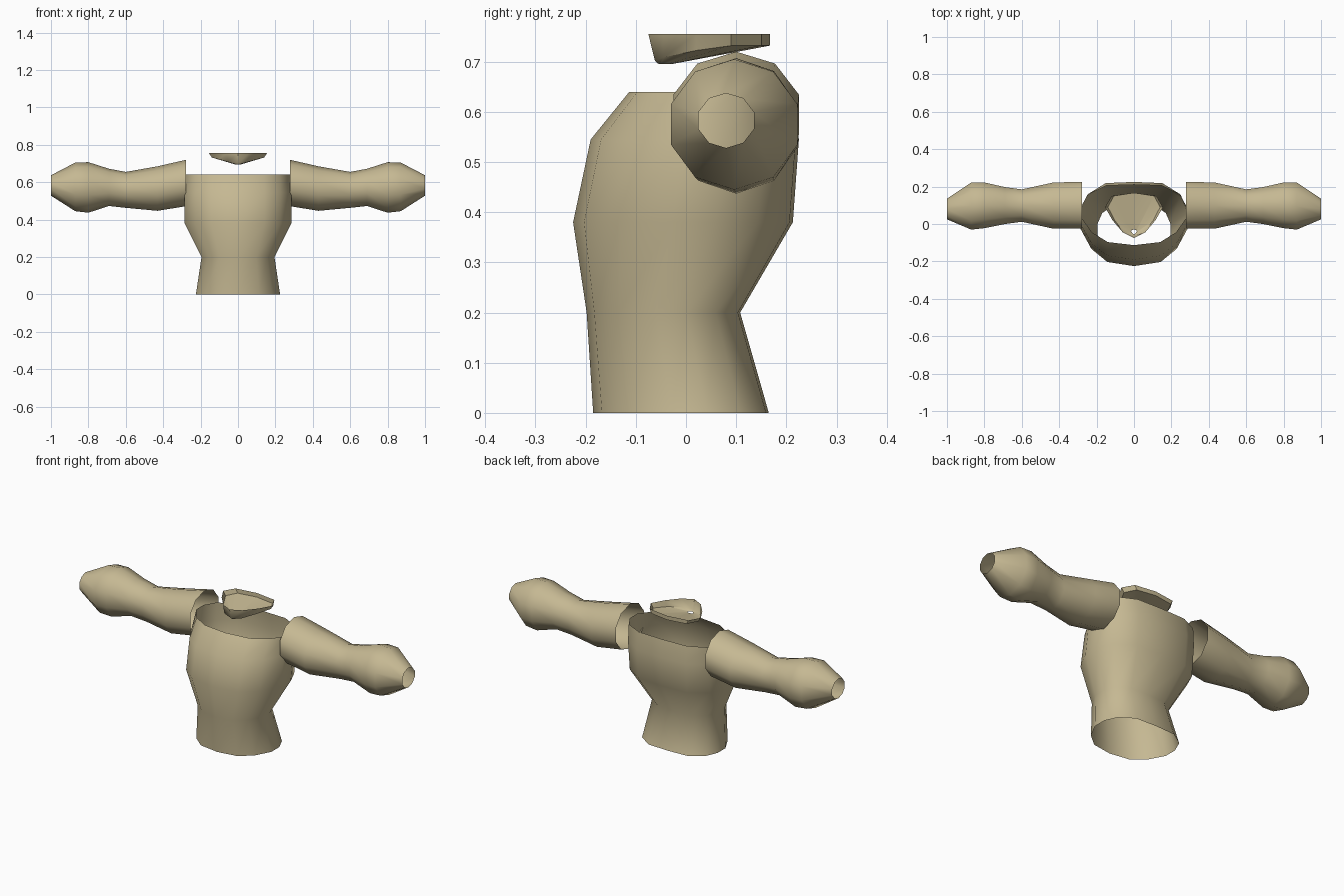
import bpy, bmesh, math

if "Cube" in bpy.data.objects:
    bpy.data.objects.remove(bpy.data.objects["Cube"], do_unlink=True)

cloth = bpy.data.materials.new("tan cloth")
cloth.use_nodes = True
cloth.diffuse_color = (0.56, 0.48, 0.29, 1)
cloth.node_tree.nodes["Principled BSDF"].inputs["Base Color"].default_value = cloth.diffuse_color


def loft(name, rings, flip=False, angle=50):
    """Skin a list of equal closed rings into an open tube."""
    bm = bmesh.new()
    loops = [[bm.verts.new(p) for p in ring] for ring in rings]
    for low, high in zip(loops, loops[1:]):
        n = len(low)
        for i in range(n):
            j = (i + 1) % n
            quad = [low[i], low[j], high[j], high[i]]
            bm.faces.new(quad[::-1] if flip else quad)
    mesh = bpy.data.meshes.new(name)
    bm.to_mesh(mesh)
    bm.free()
    mesh.materials.append(cloth)
    obj = bpy.data.objects.new(name, mesh)
    bpy.context.collection.objects.link(obj)
    bpy.ops.object.select_all(action="DESELECT")
    obj.select_set(True)
    bpy.context.view_layer.objects.active = obj
    bpy.ops.object.shade_smooth_by_angle(angle=math.radians(angle))
    return obj


def full_ring(half):
    """Complete a half outline running from front centre to back centre."""
    return half + [(-x, y) for x, y in half[-2:0:-1]]


# Torso: one cross-section scaled to each level (z, half width, front, back)
section = full_ring([(0, -1), (0.5, -0.9), (0.8, -0.58), (1, -0.1),
                     (1, 0.3), (0.87, 0.68), (0.53, 0.97), (0, 1)])
levels = [(0, 0.225, -0.185, 0.165), (0.2, 0.195, -0.198, 0.108),
          (0.38, 0.285, -0.225, 0.213), (0.545, 0.285, -0.19, 0.225),
          (0.64, 0.28, -0.113, 0.21)]
loft("torso", [[(x * w, (f + b) / 2 + y * (b - f) / 2, z) for x, y in section]
               for z, w, f, b in levels])

# Sleeves: ten-sided tubes (x, front, back, bottom, top)
stations = [(0.277, -0.025, 0.225, 0.472, 0.72), (0.43, -0.025, 0.222, 0.447, 0.685),
            (0.6, 0.012, 0.185, 0.463, 0.655), (0.69, 0.0, 0.197, 0.473, 0.672),
            (0.8, -0.022, 0.222, 0.437, 0.707), (0.87, -0.03, 0.222, 0.445, 0.705),
            (1.0, 0.025, 0.135, 0.528, 0.637)]
for side, name in ((1, "left_sleeve"), (-1, "right_sleeve")):
    rings = []
    for x, f, b, low, top in stations:
        ring = []
        for i in range(10):
            a = math.tau * i / 10
            ring.append((side * x, (f + b) / 2 + math.sin(a) * (b - f) / 1.9,
                         (low + top) / 2 + math.cos(a) * (top - low) / 2))
        rings.append(ring)
    loft(name, rings, flip=(side == 1))

# Collar: shield-shaped shallow bowl, its floor falling to the front point
shield = full_ring([(0, -0.075), (0.06, -0.045), (0.115, 0.02),
                    (0.155, 0.09), (0.12, 0.15), (0, 0.167)])
tip = (0, -0.052)
rim = [(x, y, 0.755) for x, y in shield]
wall = [(x * 0.9, max(y, -0.062), 0.702 + 0.03 * min(1, (y + 0.075) / 0.14))
        for x, y in shield]
floor = [(tip[0] + (x - tip[0]) * 0.1, tip[1] + (y - tip[1]) * 0.1, 0.695)
         for x, y in shield]
loft("collar", [floor, wall, rim], angle=40)
